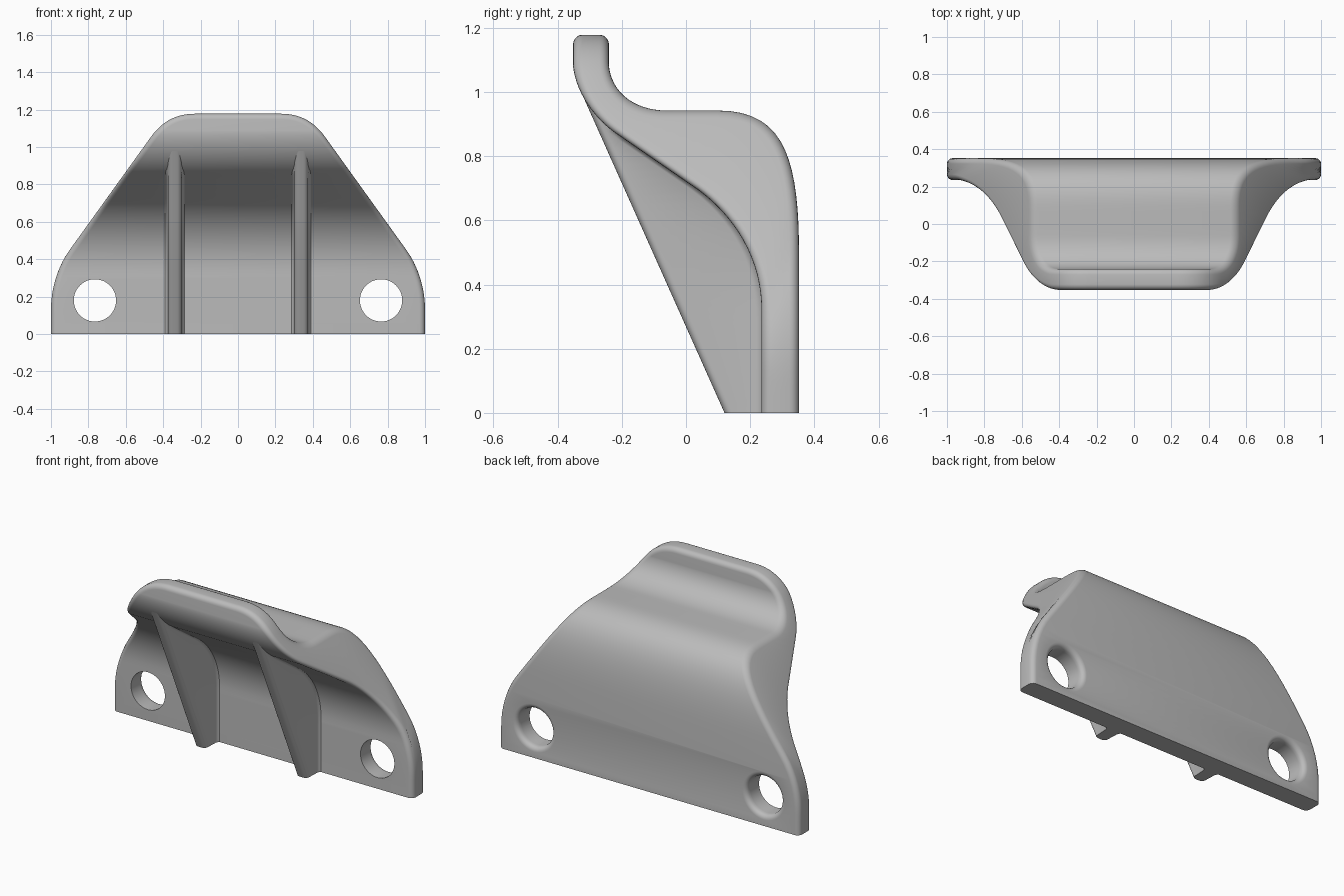
import bpy, math
from mathutils import Vector

if "Cube" in bpy.data.objects:
    bpy.data.objects.remove(bpy.data.objects["Cube"])

grey = bpy.data.materials.new("plain_grey")
grey.diffuse_color = (0.5, 0.5, 0.5, 1)
grey.use_nodes = True
grey.node_tree.nodes["Principled BSDF"].inputs["Base Color"].default_value = grey.diffuse_color


def make(name, verts, faces):
    me = bpy.data.meshes.new(name)
    me.from_pydata([tuple(v) for v in verts], [], faces)
    me.materials.append(grey)
    ob = bpy.data.objects.new(name, me)
    bpy.context.collection.objects.link(ob)
    bpy.ops.object.select_all(action='DESELECT')
    ob.select_set(True)
    bpy.context.view_layer.objects.active = ob
    bpy.ops.object.mode_set(mode='EDIT')
    bpy.ops.mesh.select_all(action='SELECT')
    bpy.ops.mesh.normals_make_consistent(inside=False)
    bpy.ops.object.mode_set(mode='OBJECT')
    return ob


def bez(pts, t):
    """Point and unit tangent on a line (2 points) or cubic (4 points)."""
    if len(pts) == 2:
        a, d = Vector(pts[0]), Vector(pts[1]) - Vector(pts[0])
        return a + d * t, d.normalized()
    a, b, c, d = [Vector(p) for p in pts]
    s = 1 - t
    p = a * s**3 + b * 3 * s * s * t + c * 3 * s * t * t + d * t**3
    return p, ((b - a) * s * s + (c - b) * 2 * s * t + (d - c) * t * t).normalized()


# Front outline, right half (x, z)
outline = []
for seg in [[(1, 0), (1, .13)],
            [(1, .13), (1, .25), (.96, .367), (.90, .45)],
            [(.90, .45), (.465, 1.055)],
            [(.465, 1.055), (.405, 1.138), (.33, 1.178), (.23, 1.178)]]:
    outline += [bez(seg, k / 40) for k in range(41)]


def edge_at(z):
    """Half width and outward side normal at a height."""
    for (p, tp), (q, tq) in zip(outline, outline[1:]):
        if q.y > p.y and z <= q.y + 1e-6:
            f = min(max((z - p.y) / (q.y - p.y), 0), 1)
            t = tp.lerp(tq, f).normalized()
            return p.x + (q.x - p.x) * f, Vector((t.y, 0, -t.x))
    return .23, Vector((0, 0, 1))


# Side profile (y, z): paired front and back curves
front = [[(.235, 0), (.235, .32)],
         [(.235, .32), (.235, .50), (.13, .63), (.03, .70)],
         [(.03, .70), (-.21, .865)],
         [(-.21, .865), (-.30, .925), (-.352, 1.02), (-.352, 1.10)],
         [(-.352, 1.10), (-.352, 1.178)]]
back = [[(.352, 0), (.352, .50)],
        [(.352, .50), (.352, .80), (.30, .942), (.10, .942)],
        [(.10, .942), (-.06, .942)],
        [(-.06, .942), (-.16, .942), (-.24, 1.0), (-.24, 1.10)],
        [(-.24, 1.10), (-.24, 1.178)]]
steps = [(k, j / n) for k, n in enumerate((12, 16, 5, 14)) for j in range(n)]
steps += [(4, 1 - (1 - j / 14)**2) for j in range(15)]
R, SEG = .03, 5


def fillet(curve, k, t, side):
    """Rounded edge points, from the broad surface to the rim."""
    p, d = bez(curve[k], t)
    x, sn = edge_at(p.y)
    n = Vector((0, -d.y, d.x)) * side
    tan = n.cross(sn).normalized() * side
    inward = n.cross(tan) * side
    across = tan.cross(sn) * side
    e = Vector((x, p.x, p.y))
    return [e + R * (inward * (1 - math.sin(a)) + across * (1 - math.cos(a)))
            for a in [math.pi / 2 * (1 - j / SEG) for j in range(SEG, -1, -1)]]


# Curved plate: right rim grid, mirrored, then bridged
rings = [fillet(front, k, t, 1) + fillet(back, k, t, -1)[::-1] for k, t in steps]
m, n = len(rings[0]), len(rings)
verts = [v for r in rings for v in r]
N = len(verts)
verts += [Vector((-v.x, v.y, v.z)) for v in verts]
faces = []
for i in range(n - 1):
    a, b = i * m, (i + 1) * m
    for j in range(m - 1):
        q = [a + j, a + j + 1, b + j + 1, b + j]
        faces += [q, [v + N for v in q[::-1]]]
    for j in (0, m - 1):
        faces.append([a + j, b + j, b + j + N, a + j + N])
top = (n - 1) * m
faces += [[top + j, top + j + 1, top + j + 1 + N, top + j + N] for j in range(m - 1)]
faces.append(list(range(m)) + [N + j for j in range(m - 1, -1, -1)])
plate = make("curved_plate", verts, faces)


# Screw holes with a rounded rear mouth
def hole_cutter(x):
    S = 48
    prof = [(.113, .1), (.113, .317)]
    prof += [(.113 + .03 * (1 - math.cos(a)), .322 + .03 * math.sin(a))
             for a in [math.pi / 2 * k / 5 for k in range(1, 6)]]
    prof += [(.143, .45)]
    vs = [(x + r * math.cos(2 * math.pi * s / S), y, .18 + r * math.sin(2 * math.pi * s / S))
          for r, y in prof for s in range(S)]
    fs = [[i * S + s, i * S + (s + 1) % S, (i + 1) * S + (s + 1) % S, (i + 1) * S + s]
          for i in range(len(prof) - 1) for s in range(S)]
    fs += [list(range(S)), list(range((len(prof) - 1) * S, len(prof) * S))]
    ob = make("hole_cutter", vs, fs)
    ob.hide_render = True
    return ob


for x in (-.765, .765):
    cutter = hole_cutter(x)
    bpy.context.view_layer.objects.active = plate
    mod = plate.modifiers.new("hole", 'BOOLEAN')
    mod.operation, mod.solver, mod.object = 'DIFFERENCE', 'EXACT', cutter
    bpy.ops.object.modifier_apply(modifier=mod.name)
    bpy.data.objects.remove(cutter)

# Slanted stiffening ribs with rounded noses, sunk into the plate
front_pts = [bez(front[k], t)[0] for k, t in steps]


def front_y(z):
    for p, q in zip(front_pts, front_pts[1:]):
        if q.y >= z:
            return p.x + (q.x - p.x) * (z - p.y) / (q.y - p.y)
    return front_pts[-1].x


def rib(name, cx):
    vs, count = [], 41
    for i in range(count):
        z = 1.0 * i / (count - 1)
        f = front_y(z)
        nose = min(.12 - .447 * z, f + .01)
        root = max(f - .02, nose + .03)
        half = [(.012, nose)]
        half += [(.012 + .024 * math.sin(a), nose + .024 * (1 - math.cos(a)))
                 for a in [math.pi / 2 * k / 5 for k in range(1, 6)]]
        half += [(.039, root), (.043, root + .012), (.052, root + .021), (.052, root + .05)]
        vs += [(cx + x, y, z) for x, y in half] + [(cx - x, y, z) for x, y in half[::-1]]
    c = len(vs) // count
    fs = [[i * c + j, i * c + (j + 1) % c, (i + 1) * c + (j + 1) % c, (i + 1) * c + j]
          for i in range(count - 1) for j in range(c)]
    fs += [list(range(c)), list(range((count - 1) * c, count * c))]
    return make(name, vs, fs)


parts = [plate, rib("left_rib", -.338), rib("right_rib", .338)]

# Smooth shading with crisp base and hole edges
for ob in parts:
    bpy.ops.object.select_all(action='DESELECT')
    ob.select_set(True)
    bpy.context.view_layer.objects.active = ob
    bpy.ops.object.shade_smooth_by_angle(angle=math.radians(32))
